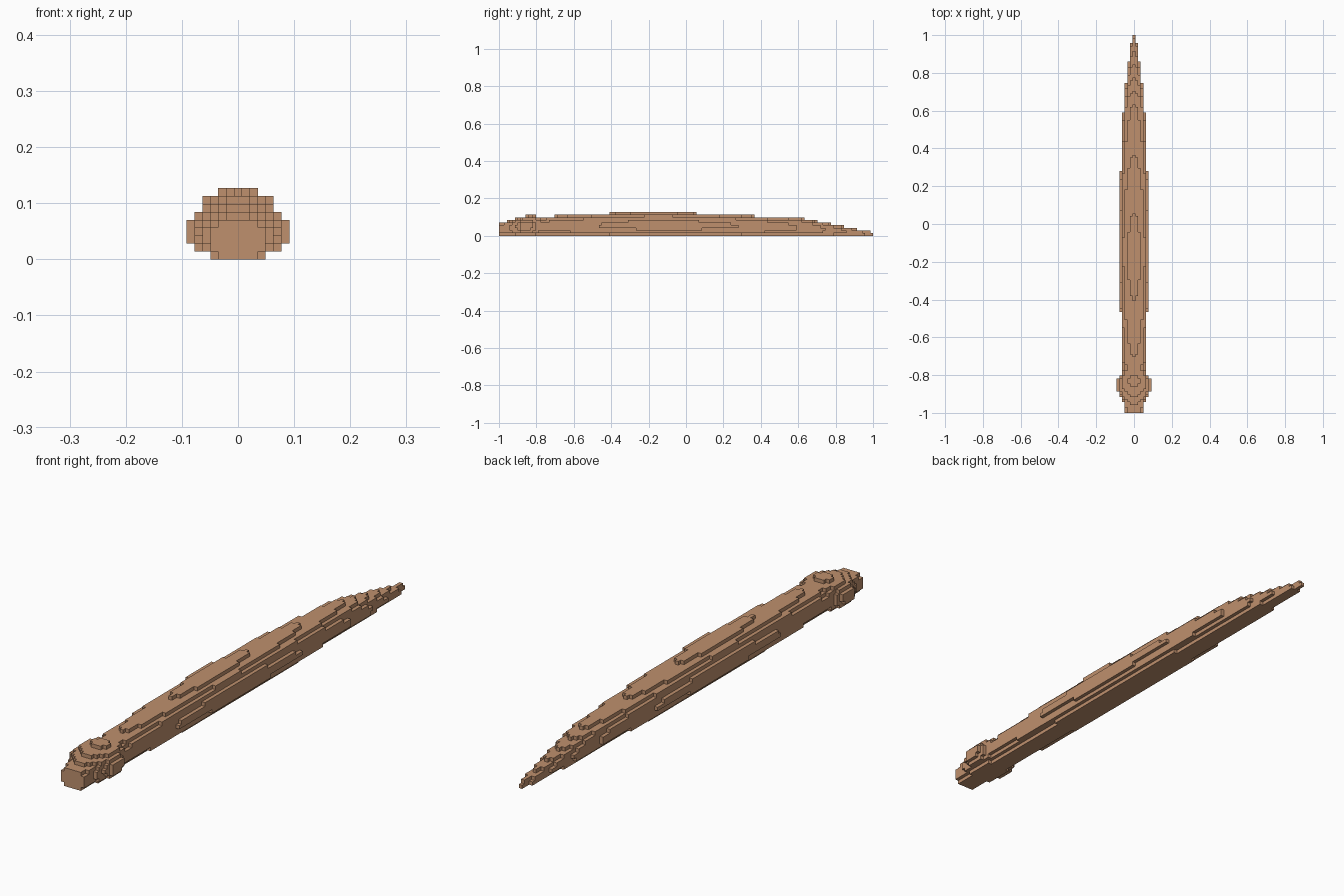
import bpy, bmesh
from mathutils import Vector

cube = bpy.data.objects.get("Cube")
if cube:
    bpy.data.objects.remove(cube, do_unlink=True)

# One flat colour
skin = bpy.data.materials.new("tan brown")
skin.use_nodes = True
skin.diffuse_color = (0.52, 0.28, 0.155, 1)
skin.node_tree.nodes["Principled BSDF"].inputs["Base Color"].default_value = (0.52, 0.28, 0.155, 1)

N_LEN = 142               # blocks along the length
V = 2.0 / N_LEN           # block size
HALF_W, N_TALL = 7, 9

# Smooth guide profiles: (y, half width) and (y, top height)
WIDTH = [(-1, .051), (-.955, .053), (-.93, .062), (-.905, .072), (-.88, .087), (-.855, .09),
         (-.825, .087), (-.80, .070), (-.77, .0605), (-.65, .065), (-.48, .0703), (-.1, .076),
         (.29, .0703), (.60, .0565), (.75, .0425), (.85, .0285), (.96, .0145), (1, .008)]
TOP = [(-1, .067), (-.96, .0775), (-.91, .0916), (-.86, .1056), (-.83, .109), (-.80, .1056),
       (-.76, .101), (-.71, .1056), (-.41, .1197), (-.17, .127), (.06, .1197), (.37, .1056),
       (.63, .0916), (.70, .0775), (.77, .0634), (.84, .0493), (.91, .0352), (.98, .0215),
       (1, .017)]
MIDDLE = [(-1, .04), (-.9, .05), (-.8, .05), (-.7, .054), (-.1, .056), (.37, .052),
          (.63, .041), (.84, .022), (1, .008)]


def lerp(table, y):
    for (y0, a), (y1, b) in zip(table, table[1:]):
        if y <= y1:
            return a + (b - a) * (y - y0) / (y1 - y0)
    return table[-1][1]


def filled(i, j, k):
    """True when the block centre lies inside the rounded cross-section."""
    if not (0 <= j < N_LEN and 0 <= k < N_TALL):
        return False
    x, y, z = i * V, -1 + (j + .5) * V, (k + .5) * V
    mid = lerp(MIDDLE, y)
    height = lerp(TOP, y) - mid if z > mid else mid + .001
    return (abs(x) / lerp(WIDTH, y)) ** 2.3 + (abs(z - mid) / height) ** 2.3 <= 1


blocks = {(i, j, k) for i in range(-HALF_W, HALF_W + 1)
          for j in range(N_LEN) for k in range(N_TALL) if filled(i, j, k)}


def build_part(name, j0, j1):
    """Skin the blocks of one stretch of the length with flat stepped faces."""
    bm = bmesh.new()
    verts = {}

    def vert(p):
        key = tuple(round(c * 2) for c in p)
        if key not in verts:
            verts[key] = bm.verts.new((p[0] * V, -1 + (p[1] + .5) * V, (p[2] + .5) * V))
        return verts[key]

    for cell in blocks:
        if not j0 <= cell[1] < j1:
            continue
        for axis in range(3):
            for side in (-1, 1):
                n = Vector((0, 0, 0))
                n[axis] = side
                if tuple(int(cell[a] + n[a]) for a in range(3)) in blocks:
                    continue
                u = Vector((0, 0, 0))
                u[(axis + 1) % 3] = .5
                w = n.cross(u)
                c = Vector(cell) + n * .5
                bm.faces.new([vert(c + d) for d in (-u - w, u - w, u + w, -u + w)])
    # Merge coplanar squares into clean plates
    bmesh.ops.dissolve_limit(bm, angle_limit=.01, verts=bm.verts[:], edges=bm.edges[:],
                             delimit={'NORMAL'})
    mesh = bpy.data.meshes.new(name)
    bm.to_mesh(mesh)
    bm.free()
    mesh.materials.append(skin)
    bpy.context.collection.objects.link(bpy.data.objects.new(name, mesh))


# Head at the front, long tapering body behind
NECK = 16
build_part("head", 0, NECK)
build_part("body", NECK, N_LEN)
